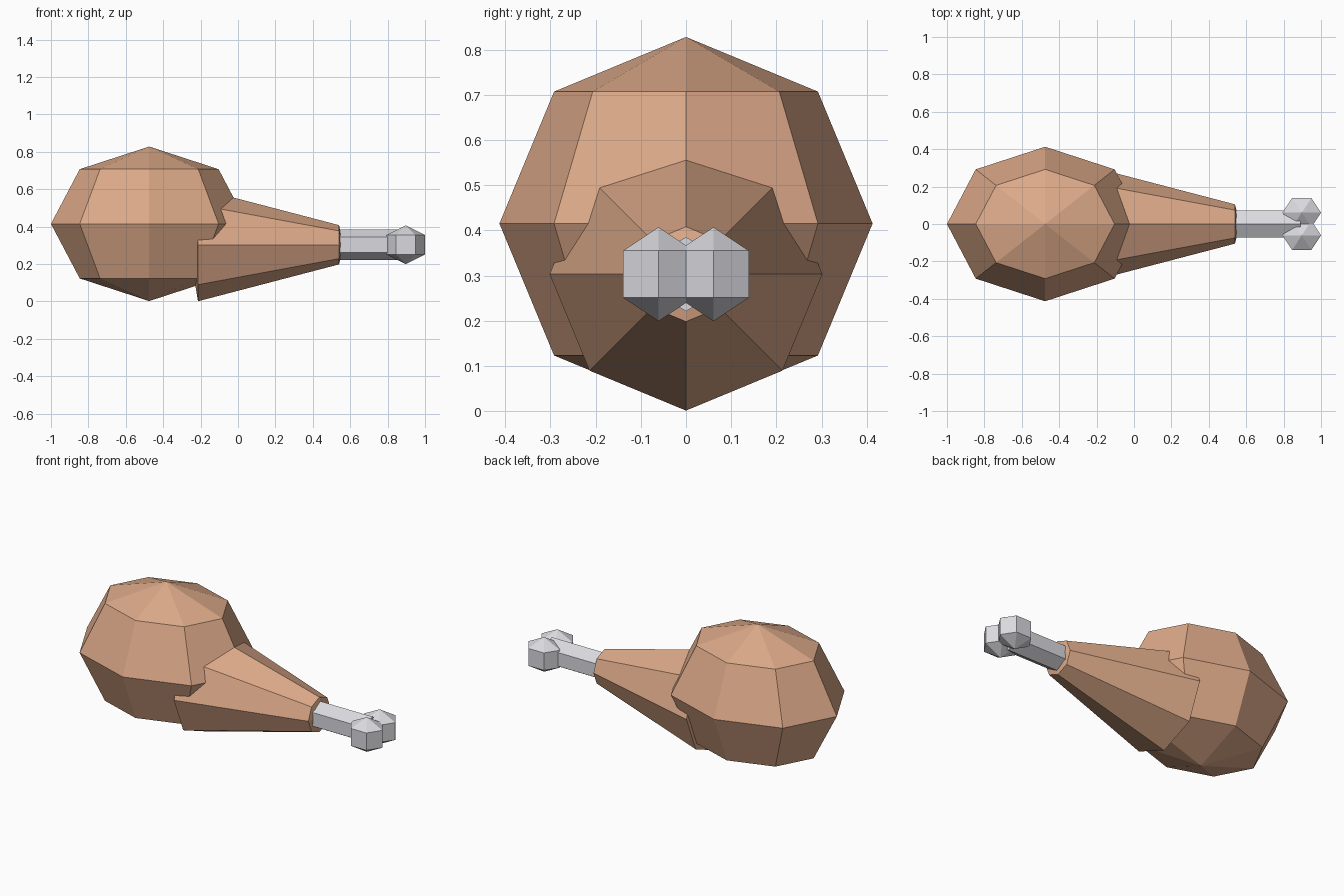
import bpy, bmesh
from math import sin, cos, pi, radians
from mathutils import Matrix

if "Cube" in bpy.data.objects:
    bpy.data.objects.remove(bpy.data.objects["Cube"])


def material(name, rgb):
    m = bpy.data.materials.new(name)
    m.diffuse_color = (*rgb, 1)
    m.use_nodes = True
    m.node_tree.nodes["Principled BSDF"].inputs["Base Color"].default_value = m.diffuse_color
    return m


MEAT = material("roast brown", (0.72, 0.40, 0.25))
BONE = material("bone grey", (0.70, 0.70, 0.74))


def lathe(name, profile, sides, mat, place):
    """Spin (height, radius) points about z; radius 0 makes a pole. First corner lies on +x."""
    bm = bmesh.new()
    rings = []
    for h, r in profile:
        n = sides if r else 1
        rings.append([bm.verts.new((r * cos(2 * pi * i / sides), r * sin(2 * pi * i / sides), h))
                      for i in range(n)])
    for a, b in zip(rings, rings[1:]):
        for i in range(sides):
            j = (i + 1) % sides
            quad = [a[i % len(a)], a[j % len(a)], b[j % len(b)], b[i % len(b)]]
            bm.faces.new(list(dict.fromkeys(quad)))
    bm.transform(place)
    bmesh.ops.recalc_face_normals(bm, faces=bm.faces)
    me = bpy.data.meshes.new(name)
    bm.to_mesh(me)
    bm.free()
    me.materials.append(mat)
    ob = bpy.data.objects.new(name, me)
    bpy.context.collection.objects.link(ob)
    return ob


def ball(rings):
    return [(-cos(pi * k / rings), sin(pi * k / rings) if 0 < k < rings else 0)
            for k in range(rings + 1)]


def at(x, y, z, sx=1, sy=1, sz=1):
    return Matrix.Translation((x, y, z)) @ Matrix.Diagonal((sx, sy, sz, 1))


LIE = Matrix.Rotation(radians(90), 4, 'Y')  # lay the spin axis along +x
AXIS_Z = 0.303

# Round end of the meat
lathe("meat_ball", ball(4), 8, MEAT, at(-0.475, 0, 0.415, 0.525, 0.413, 0.413))

# Tapered leg with slightly domed ends
lathe("meat_taper", [(-0.265, 0), (-0.214, 0.302), (0.54, 0.105), (0.565, 0)], 8, MEAT,
      at(0, 0, AXIS_Z) @ LIE)

# Bone shaft
lathe("bone_shaft", [(0.45, 0), (0.45, 0.082), (0.89, 0.082), (0.89, 0)], 6, BONE,
      at(0, 0, AXIS_Z) @ LIE)

# Pair of bone knuckles
for side, label in ((-1, "front"), (1, "back")):
    lathe("bone_knob_" + label, ball(3), 6, BONE,
          at(0.897, 0.061 * side, AXIS_Z, 0.119, 0.104, 0.104))
